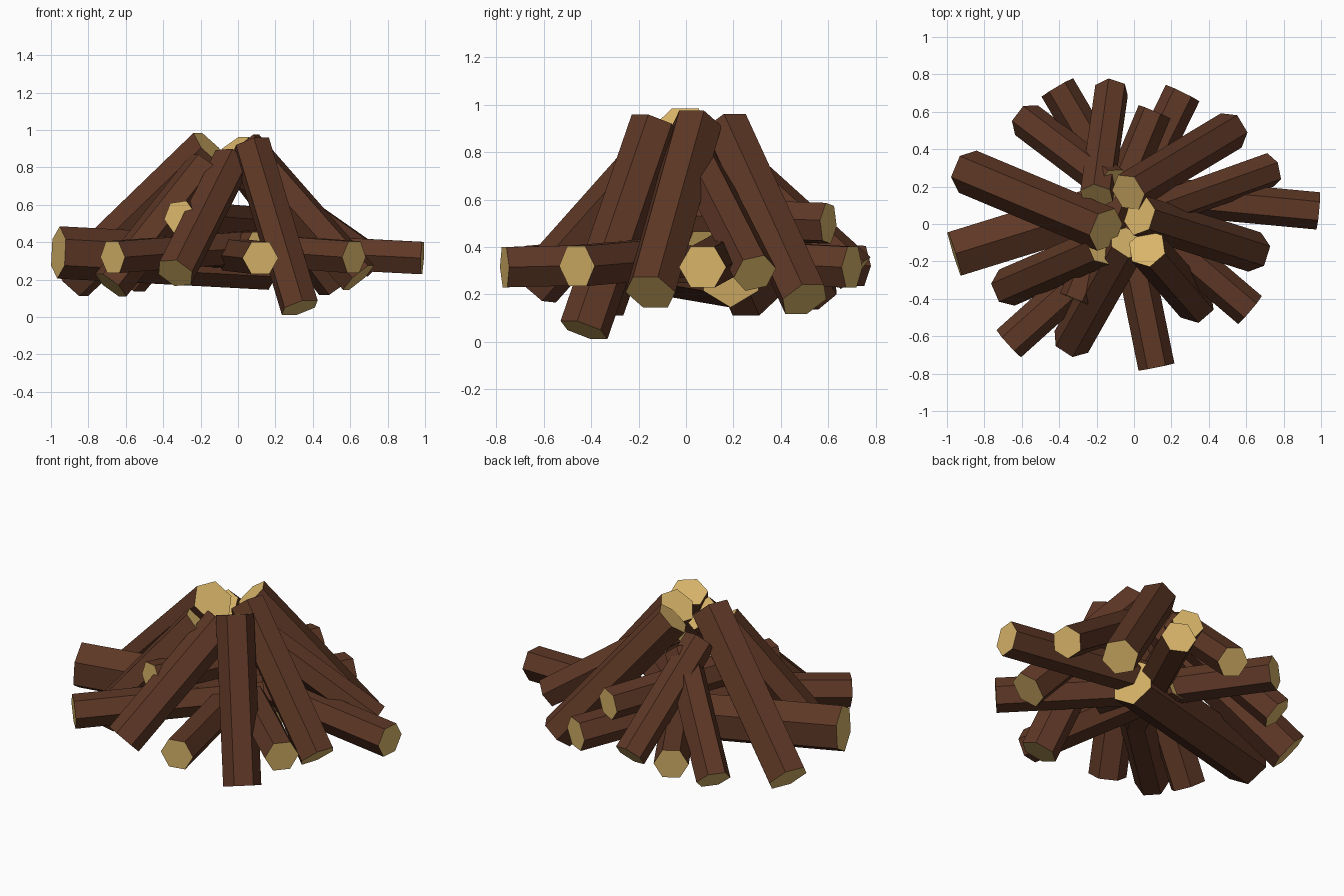
import bpy, bmesh, math
from mathutils import Vector

bark = bpy.data.materials.new("dark_brown_bark")
bark.diffuse_color = (0.112, 0.039, 0.019, 1)
wood = bpy.data.materials.new("pale_cut_wood")
wood.diffuse_color = (0.71, 0.47, 0.145, 1)


def log(name, outer, inner, r=0.1, twist=0):
    """Six-sided log between two points; twist 0 puts a flat side on top."""
    p, q = Vector(outer), Vector(inner)
    axis = (q - p).normalized()
    side = axis.cross(Vector((0, 0, 1))).normalized()
    up = side.cross(axis)
    bm = bmesh.new()
    rings = []
    for c in (p, q):
        ring = []
        for i in range(6):
            a = math.radians(60 * i + twist)
            ring.append(bm.verts.new(c + r * (math.cos(a) * side + math.sin(a) * up)))
        rings.append(ring)
    for i in range(6):
        j = (i + 1) % 6
        bm.faces.new((rings[0][i], rings[0][j], rings[1][j], rings[1][i]))
    for ring in rings:
        bm.faces.new(ring).material_index = 1   # cut ends
    bmesh.ops.recalc_face_normals(bm, faces=bm.faces)
    me = bpy.data.meshes.new(name)
    bm.to_mesh(me)
    bm.free()
    me.materials.append(bark)
    me.materials.append(wood)
    bpy.context.collection.objects.link(bpy.data.objects.new(name, me))


# Lying logs: outer end, inner end, radius, twist
lying = [
    ((-0.96, -0.16, 0.345), (0.17, 0.19, 0.285), 0.14, 30),
    ((0.985, 0.07, 0.315), (-0.08, 0.17, 0.37), 0.1, 0),
    ((0.62, -0.46, 0.32), (-0.19, 0.23, 0.38), 0.098, 0),
    ((0.12, -0.765, 0.315), (-0.09, 0.27, 0.34), 0.098, 0),
    ((-0.67, -0.64, 0.32), (0.12, 0.07, 0.38), 0.098, 0),
    ((-0.41, 0.73, 0.32), (0.12, -0.17, 0.37), 0.098, 0),
    ((0.26, 0.70, 0.315), (-0.18, -0.20, 0.36), 0.1, 0),
    ((-0.31, -0.405, 0.535), (0.11, 0.60, 0.50), 0.093, 8),
]
for i, args in enumerate(lying):
    log(f"lying_log_{i + 1}", *args)

# Leaning logs: foot, top near the peak, radius, twist
leaning = [
    ((-0.89, 0.28, 0.19), (-0.15, -0.03, 0.905), 0.122, 0),
    ((-0.68, -0.34, 0.17), (-0.17, -0.12, 0.81), 0.105, 0),
    ((-0.335, -0.63, 0.235), (-0.035, -0.1, 0.83), 0.107, 5),
    ((0.33, -0.43, 0.05), (0.07, -0.13, 0.92), 0.107, 0),
    ((0.645, -0.15, 0.21), (0.03, 0.045, 0.91), 0.11, 0),
    ((0.73, 0.29, 0.29), (0.03, 0.04, 0.78), 0.093, 15),
    ((0.52, 0.50, 0.18), (-0.03, 0.17, 0.90), 0.107, 0),
    ((-0.12, 0.715, 0.29), (-0.2, 0.15, 0.80), 0.093, 15),
    ((-0.575, 0.555, 0.20), (-0.12, 0.21, 0.74), 0.1, 0),
]
for i, args in enumerate(leaning):
    log(f"leaning_log_{i + 1}", *args)
